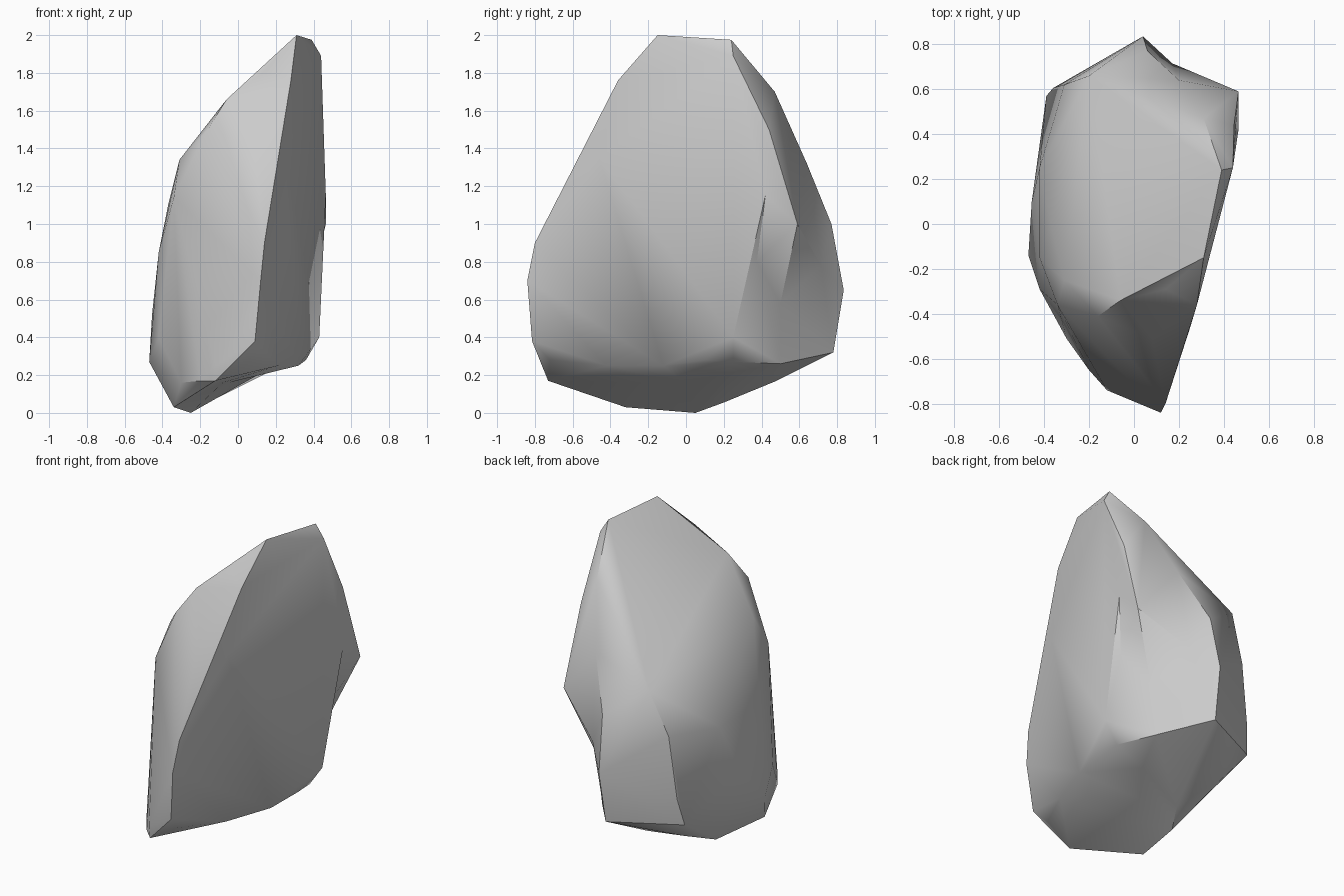
import bpy, bmesh, math
from mathutils import Vector

# Corner points of the boulder, grouped by region
crown = [(.31, -.15, 2), (.39, .24, 1.975), (.44, .25, 1.89), (.14, -.29, 1.81),
         (-.06, -.34, 1.66), (-.16, -.41, 1.5), (-.31, -.25, 1.34), (-.34, -.36, 1.14),
         (.28, -.36, 1.76), (.08, -.51, 1.43)]
right_face = [(.14, -.8, .9), (.12, -.84, .7), (.09, -.815, .38), (.06, -.72, .28),
              (.215, -.42, .25), (.32, -.12, .25), (.36, .1, .28), (.43, .25, .4),
              (.445, .44, 1.5), (.465, .59, 1.0), (.465, .42, 1.15)]
back = [(.31, .47, 1.7), (.2, .64, 1.32), (.06, .77, 1.0), (.04, .835, .65),
        (.03, .78, .32), (-.2, .66, 1.18), (-.31, .62, .9), (-.36, .605, .5)]
left = [(-.39, .57, .33), (-.47, -.14, .27), (-.455, .1, .52), (-.42, .25, .85),
        (-.42, -.15, .85), (-.37, 0, 1.1), (-.42, -.29, .4)]
base = [(-.25, .05, 0), (-.34, -.32, .03), (-.16, .2, .055), (-.06, .48, .17),
        (-.3, -.51, .16), (-.2, -.65, .17), (-.12, -.73, .17), (-.12, -.74, .25),
        (-.3, .45, .19), (.34, .25, .27), (.25, .5, .26)]

# Hollows: where the point sits on the outer skin, and where it sinks to
hollows = [((.462, .425, .69), (.415, .375, .8)),    # notch in the right edge
           ((.23, .76, .78), (.17, .715, .78)),      # dip in the back
           ((.33, .556, .563), (.29, .5, .58)),      # scoop between them
           ((.245, -.515, 1.38), (.25, -.46, 1.35)),  # front right edge
           ((-.04, 0, .075), (-.05, -.01, .16)),     # underside
           ((-.08, -.25, .1), (-.08, -.25, .16)),
           ((.12, .22, .15), (.12, .22, .21))]

# Stretch a faceted skin over the corners
bm = bmesh.new()
for p in crown + right_face + back + left + base:
    bm.verts.new(p)
sunk = [(bm.verts.new(outer), inner) for outer, inner in hollows]
res = bmesh.ops.convex_hull(bm, input=bm.verts)
junk = {g for g in res["geom_interior"] + res["geom_unused"]
        if isinstance(g, bmesh.types.BMVert)}

# Sink the hollows into the skin
for v, inner in sunk:
    if v not in junk:
        v.co = Vector(inner)
bmesh.ops.delete(bm, geom=list(junk), context='VERTS')
bmesh.ops.recalc_face_normals(bm, faces=bm.faces)
mesh = bpy.data.meshes.new("boulder")
bm.to_mesh(mesh)
bm.free()

boulder = bpy.data.objects.new("boulder", mesh)
bpy.context.collection.objects.link(boulder)
stone = bpy.data.materials.new("grey_stone")
stone.diffuse_color = (.6, .6, .6, 1)
mesh.materials.append(stone)

# Soft facets with crisp main edges
bpy.context.view_layer.objects.active = boulder
boulder.select_set(True)
bpy.ops.object.shade_smooth_by_angle(angle=math.radians(35))
